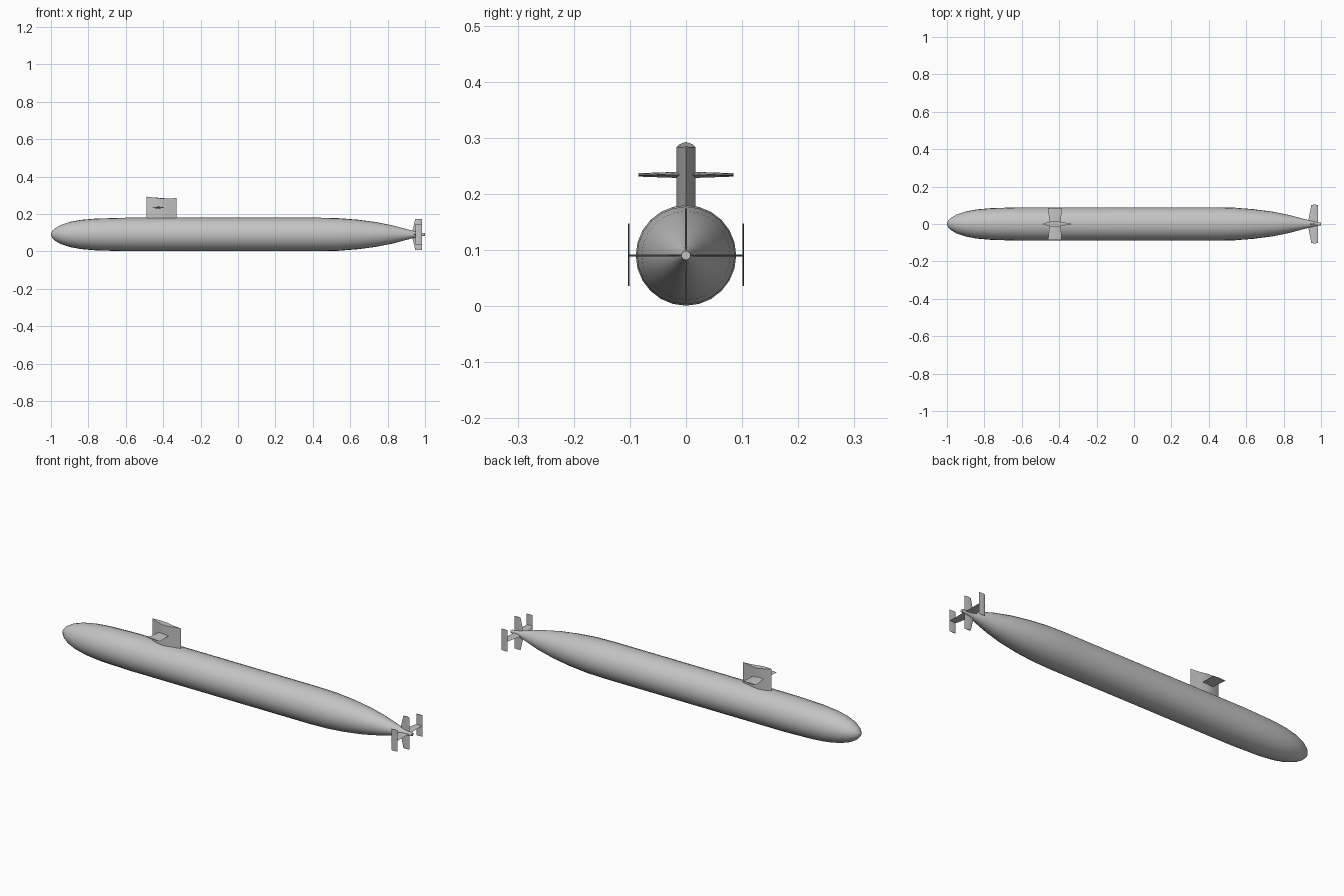
import bpy, bmesh, math
from mathutils import Vector

cube = bpy.data.objects.get("Cube")
if cube:
    bpy.data.objects.remove(cube)

AXIS_Z = 0.0905
HULL_SIDES = 24

grey = bpy.data.materials.new("hull grey")
grey.use_nodes = True
colour = (0.55, 0.55, 0.55, 1)
grey.diffuse_color = colour
grey.node_tree.nodes["Principled BSDF"].inputs["Base Color"].default_value = colour


def finish(name, bm, angle):
    bmesh.ops.recalc_face_normals(bm, faces=bm.faces)
    mesh = bpy.data.meshes.new(name)
    bm.to_mesh(mesh)
    bm.free()
    mesh.materials.append(grey)
    obj = bpy.data.objects.new(name, mesh)
    bpy.context.collection.objects.link(obj)
    bpy.ops.object.select_all(action='DESELECT')
    obj.select_set(True)
    bpy.context.view_layer.objects.active = obj
    bpy.ops.object.shade_smooth_by_angle(angle=math.radians(angle))
    return obj


def loft(name, rings, angle=30):
    """Skin a list of equal-length point rings and cap both ends."""
    bm = bmesh.new()
    rows = [[bm.verts.new(p) for p in ring] for ring in rings]
    for a, b in zip(rows, rows[1:]):
        for i in range(len(a)):
            j = (i + 1) % len(a)
            bm.faces.new((a[i], a[j], b[j], b[i]))
    bm.faces.new(rows[0])
    bm.faces.new(rows[-1])
    return finish(name, bm, angle)


def circle(x, r):
    steps = [2 * math.pi * i / HULL_SIDES for i in range(HULL_SIDES)]
    return [(x, r * math.sin(a), AXIS_Z + r * math.cos(a)) for a in steps]


def foil(lead, trail, half):
    """Pointed section as (chord position, thickness offset) pairs."""
    chord = trail - lead
    shape = [(0, 0), (0.2, 0.65), (0.45, 1), (0.7, 0.5), (1, 0)]
    upper = [(lead + chord * u, half * t) for u, t in shape]
    return upper + [(x, -t) for x, t in upper[-2:0:-1]]


# Hull of revolution: rounded bow, straight body, tapered stern
profile = [(-1, 0.003), (-0.995, 0.016), (-0.98, 0.032), (-0.95, 0.05),
           (-0.9, 0.067), (-0.84, 0.078), (-0.76, 0.085), (-0.6, 0.0895),
           (0.44, 0.0895), (0.54, 0.087), (0.64, 0.079), (0.74, 0.066),
           (0.83, 0.048), (0.93, 0.021), (0.975, 0.01), (1, 0.008)]
loft("hull", [circle(x, r) for x, r in profile], 40)

# Sail with a top that falls away from the leading edge
section = foil(-0.49, -0.328, 0.0165)
sail_top = [0.293, 0.289, 0.284, 0.283, 0.285, 0.283, 0.284, 0.289]
loft("sail", [[(x, y, 0.16) for x, y in section],
              [(x, y, z) for (x, y), z in zip(section, sail_top)]])

# Diving planes on the sail
for side, label in ((1, "left"), (-1, "right")):
    root = [(x, 0, 0.234 + t) for x, t in foil(-0.45, -0.39, 0.006)]
    tip = [(x, side * 0.085, 0.234 + t) for x, t in foil(-0.46, -0.388, 0.003)]
    loft(label + "_sail_plane", [root, tip])

# Four tail fins spaced around the stern
fins = [("upper_rudder", 0, 0.084), ("right_stern_plane", 90, 0.102),
        ("lower_rudder", 180, 0.084), ("left_stern_plane", 270, 0.102)]
for name, degrees, reach in fins:
    a = math.radians(degrees)
    out = Vector((0, -math.sin(a), math.cos(a)))
    across = Vector((0, math.cos(a), math.sin(a)))
    centre = Vector((0, 0, AXIS_Z))
    rings = []
    for lead, r in ((0.928, 0), (0.948, reach)):
        rings.append([centre + out * r + across * t + Vector((x, 0, 0))
                      for x, t in foil(lead, 0.983, 0.002)])
    loft(name, rings)

# Upright plates at the ends of the stern planes
for side, label in ((1, "left"), (-1, "right")):
    plate = foil(0.95, 0.985, 0.0015)
    loft(label + "_end_plate", [[(x, side * 0.102 + t, z) for x, t in plate]
                                for z in (0.036, 0.147)])
